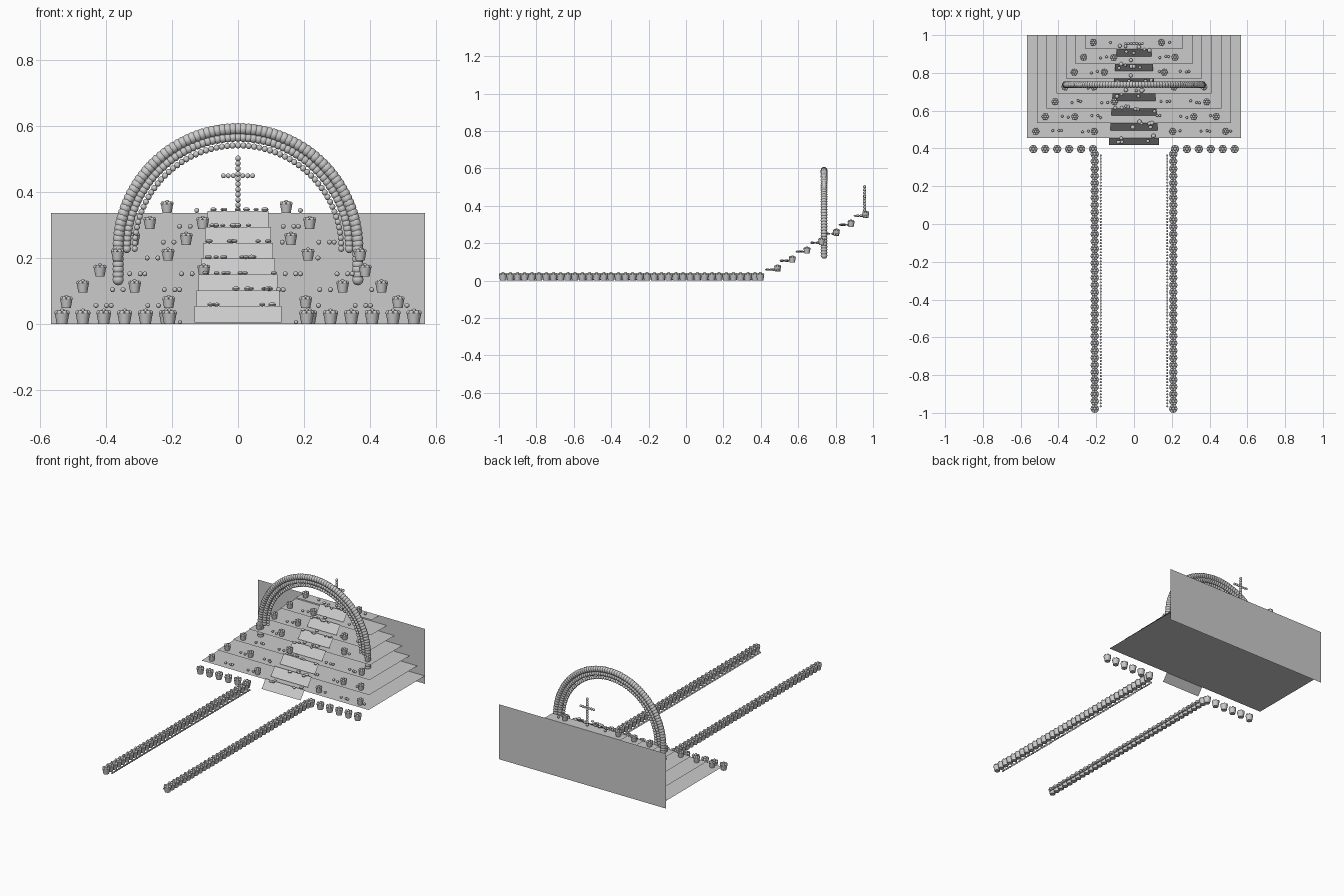
import bpy, bmesh, math, random
from mathutils import Matrix, Vector

random.seed(4)
cube = bpy.data.objects.get("Cube")
if cube:
    bpy.data.objects.remove(cube, do_unlink=True)

grey = bpy.data.materials.new("plain grey")
grey.use_nodes = True
grey.diffuse_color = (0.6, 0.6, 0.6, 1)
grey.node_tree.nodes["Principled BSDF"].inputs["Base Color"].default_value = (0.6, 0.6, 0.6, 1)

LEVELS = 7
RISE = 0.048
RUN = 0.0785
FRONT = 0.455
ARCH_Y = 0.738
CROSS_Y = 0.955


def finish(name, bm, smooth=True):
    mesh = bpy.data.meshes.new(name)
    bm.to_mesh(mesh)
    bm.free()
    mesh.materials.append(grey)
    obj = bpy.data.objects.new(name, mesh)
    bpy.context.collection.objects.link(obj)
    if smooth:
        bpy.ops.object.select_all(action="DESELECT")
        obj.select_set(True)
        bpy.context.view_layer.objects.active = obj
        bpy.ops.object.shade_smooth_by_angle(angle=math.radians(45))
    return obj


def ball(bm, at, r, flat=1.0, seg=10):
    m = Matrix.Translation(at) @ Matrix.Diagonal((1, 1, flat, 1))
    bmesh.ops.create_uvsphere(bm, u_segments=seg, v_segments=seg * 2 // 3, radius=r, matrix=m)


def quad(bm, *corners):
    bm.faces.new([bm.verts.new(c) for c in corners])


def pot(bm, x, y, z, s=1.0):
    # tapered cup, with a ring of blossoms around a middle one
    cup = Matrix.Translation((x, y, z + 0.0165 * s))
    bmesh.ops.create_cone(bm, cap_ends=True, segments=12, radius1=0.016 * s,
                          radius2=0.022 * s, depth=0.033 * s, matrix=cup)
    for i in range(6):
        a = math.tau * i / 6
        ball(bm, (x + 0.015 * s * math.cos(a), y + 0.015 * s * math.sin(a), z + 0.034 * s),
             0.008 * s, seg=8)
    ball(bm, (x, y, z + 0.038 * s), 0.009 * s, seg=8)


def half_width(k):
    return 0.566 - 0.0515 * (k - 1)


def front_edge(k):
    return FRONT + RUN * (k - 1)


# Back wall
bm = bmesh.new()
w = half_width(1)
quad(bm, (-w, 1, 0), (w, 1, 0), (w, 1, RISE * LEVELS), (-w, 1, RISE * LEVELS))
finish("back_wall", bm, False)

# Stacked terraces, and the sloping stair panels in front of them
terraces, stairs = bmesh.new(), bmesh.new()
for k in range(1, LEVELS + 1):
    w, y, z = half_width(k), front_edge(k), RISE * k
    quad(terraces, (-w, y, z), (w, y, z), (w, 1, z), (-w, 1, z))
    s = 0.132 - 0.0065 * (k - 1)
    low = z - RISE + 0.005
    quad(stairs, (-s, y - 0.038, low), (s, y - 0.038, low), (s, y, z + 0.006), (-s, y, z + 0.006))
finish("terraces", terraces, False)
finish("stair_panels", stairs, False)

# Loose petals on the stairs
bm = bmesh.new()
for k in range(1, LEVELS + 1):
    s = 0.122 - 0.0065 * (k - 1)
    for i in range(7):
        at = (random.uniform(-s, s), front_edge(k) + random.uniform(-0.025, 0.02), RISE * k + 0.011)
        ball(bm, at, random.uniform(0.008, 0.012), 0.6)
finish("stair_petals", bm)

# Flower pots and small buds on the terraces
rows = [
    (-0.52, -0.21, 0.205, 0.485),
    (-0.47, -0.313, 0.317, 0.435),
    (-0.418, -0.104, 0.385),
    (-0.365, -0.212, 0.212, 0.37),
    (-0.316, -0.157, 0.16),
    (-0.267, -0.107, 0.217),
    (-0.215, 0.146),
]
pots, buds = bmesh.new(), bmesh.new()
for k, row in enumerate(rows, 1):
    y, z = front_edge(k) + 0.035, RISE * k
    for x in row:
        pot(pots, x, y, z, 0.85)
    starts = [row[0] + 0.157 * n for n in range(8)]
    for x in starts:
        for d in (0.09, 0.122, 0.136):
            bx = x + d
            clear = all(abs(bx - p) > 0.025 for p in row)
            if clear and 0.12 < abs(bx) < half_width(k) - 0.04:
                ball(buds, (bx, y + random.uniform(-0.006, 0.006), z + 0.008), 0.0075, seg=8)
finish("terrace_pots", pots)
finish("terrace_buds", buds)

# Pots and beads on both sides of the aisle, and the row before the terraces
aisle, front_row, beads = bmesh.new(), bmesh.new(), bmesh.new()
for side in (-1, 1):
    for i in range(36):
        pot(aisle, side * 0.208, -0.978 + 0.0385 * i, 0)
    for i in range(6):
        pot(front_row, side * (0.217 + 0.0632 * i), 0.397, 0)
    for i in range(84):
        ball(beads, (side * 0.176, -0.965 + 0.016 * i, 0.006), 0.006, seg=8)
finish("aisle_pots", aisle)
finish("front_row_pots", front_row)
finish("aisle_beads", beads)

# Arch of three strings of balls; only the outer one has legs
CENTRE = 0.228
for name, radius, r, count in (("outer_arch", 0.363, 0.018, 72),
                               ("middle_arch", 0.337, 0.0135, 68),
                               ("inner_arch", 0.313, 0.0095, 60)):
    bm = bmesh.new()
    for i in range(count + 1):
        a = math.pi * i / count
        ball(bm, (radius * math.cos(a), ARCH_Y, CENTRE + radius * math.sin(a)), r)
    if name == "outer_arch":
        for side in (-1, 1):
            for i in range(1, 7):
                ball(bm, (side * radius, ARCH_Y, CENTRE - 0.0155 * i), r)
    finish(name, bm)

# Beaded cross on the top terrace
bm = bmesh.new()
for i in range(11):
    ball(bm, (0, CROSS_Y, 0.345 + 0.0157 * i), 0.0085)
for i in (-3, -2, -1, 1, 2, 3):
    ball(bm, (0.0147 * i, CROSS_Y, 0.449), 0.0075)
finish("beaded_cross", bm)
